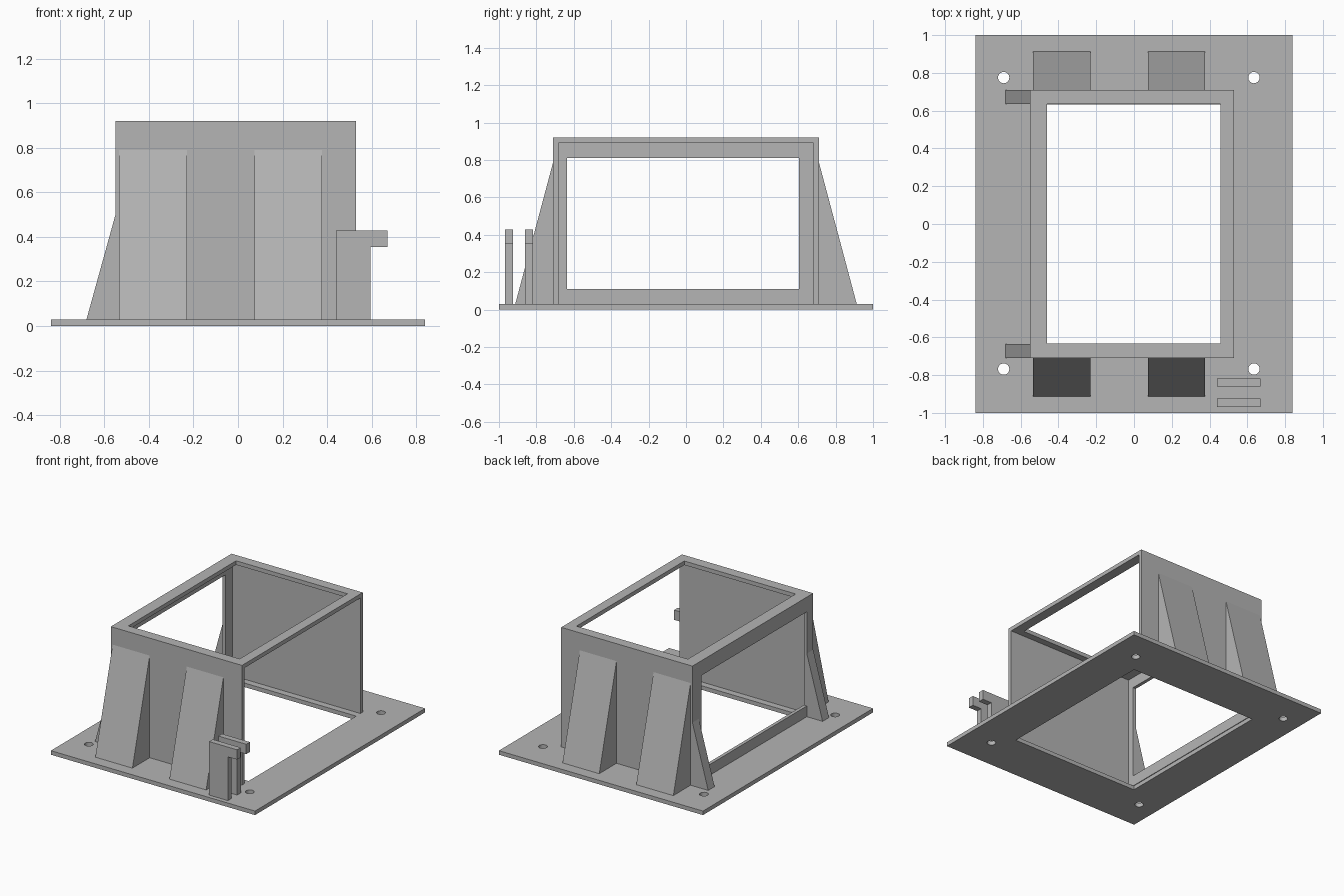
import bpy
import bmesh
from math import cos, sin, tau

cube = bpy.data.objects.get("Cube")
if cube:
    bpy.data.objects.remove(cube)

grey = bpy.data.materials.new("plain_grey")
grey.use_nodes = True
colour = (0.46, 0.46, 0.46, 1)
grey.diffuse_color = colour
grey.node_tree.nodes["Principled BSDF"].inputs["Base Color"].default_value = colour


def rect(u0, u1, v0, v1):
    return [(u0, v0), (u1, v0), (u1, v1), (u0, v1)]


def circle(u, v, r, n=24):
    return [(u + r * cos(tau * i / n), v + r * sin(tau * i / n)) for i in range(n)]


def slab(name, loops, axis, low, high):
    """Extrude an outline, with any inner loops as holes, along one axis."""
    curve = bpy.data.curves.new(name, "CURVE")
    curve.dimensions = "2D"
    curve.fill_mode = "BOTH"
    curve.extrude = (high - low) / 2
    for loop in loops:
        spline = curve.splines.new("POLY")
        spline.points.add(len(loop) - 1)
        for point, (u, v) in zip(spline.points, loop):
            point.co = (u, v, 0, 1)
        spline.use_cyclic_u = True
    source = bpy.data.objects.new(name + "_outline", curve)
    bpy.context.collection.objects.link(source)
    bpy.context.view_layer.update()
    evaluated = source.evaluated_get(bpy.context.evaluated_depsgraph_get())
    mesh = bpy.data.meshes.new_from_object(evaluated)
    bpy.data.objects.remove(source)

    # Turn the extrusion onto its axis and clean up the solid
    bm = bmesh.new()
    bm.from_mesh(mesh)
    for vert in bm.verts:
        u, v, w = vert.co
        w += (low + high) / 2
        vert.co = {"x": (w, u, v), "y": (u, w, v), "z": (u, v, w)}[axis]
    bmesh.ops.remove_doubles(bm, verts=bm.verts, dist=0.0001)
    bmesh.ops.recalc_face_normals(bm, faces=bm.faces)
    for face in bm.faces:
        face.smooth = False
        face.material_index = 0
    bm.to_mesh(mesh)
    bm.free()
    mesh.materials.clear()
    mesh.materials.append(grey)
    mesh.name = name
    obj = bpy.data.objects.new(name, mesh)
    bpy.context.collection.objects.link(obj)
    return obj


BASE, TOP = 0.03, 0.92
LEFT, RIGHT, DEPTH = -0.55, 0.53, 0.71

# Base plate with its opening and screw holes
screws = [circle(x, y, 0.03) for x in (-0.69, 0.635) for y in (-0.768, 0.775)]
slab("base_plate", [rect(-0.84, 0.84, -1, 1), rect(-0.53, 0.53, -0.633, 0.633)] + screws,
     "z", 0, BASE)

# Top rim and the windowed side frame
slab("top_rim", [rect(LEFT, RIGHT, -DEPTH, DEPTH), rect(-0.46, 0.457, -0.633, 0.635)],
     "z", 0.89, TOP)
slab("side_frame", [rect(-0.685, 0.685, BASE, 0.89), rect(-0.635, 0.605, 0.11, 0.81)],
     "x", LEFT, -0.525)

for side, label in ((-1, "front"), (1, "back")):
    # Thin wall
    y0, y1 = sorted((side * 0.683, side * DEPTH))
    slab(label + "_wall", [rect(LEFT, RIGHT, BASE, 0.89)], "y", y0, y1)

    # Two wide sloping buttresses
    slope = [(side * 0.7, BASE), (side * 0.913, BASE), (side * DEPTH, 0.79), (side * 0.7, 0.79)]
    for number, (x0, x1) in enumerate(((-0.535, -0.23), (0.075, 0.377))):
        slab(f"{label}_buttress_{number + 1}", [slope], "x", x0, x1)

    # Narrow brace on the frame side
    y0, y1 = sorted((side * 0.635, side * DEPTH))
    slab(label + "_side_brace", [[(-0.68, BASE), (-0.54, BASE), (-0.54, 0.5), (LEFT, 0.5)]],
         "y", y0, y1)

# Pair of cable hooks
hook = [(0.44, BASE), (0.595, BASE), (0.595, 0.355), (0.67, 0.355), (0.67, 0.428), (0.44, 0.428)]
for label, y in (("outer", -0.968), ("inner", -0.86)):
    slab(label + "_hook", [hook], "y", y, y + 0.043)
